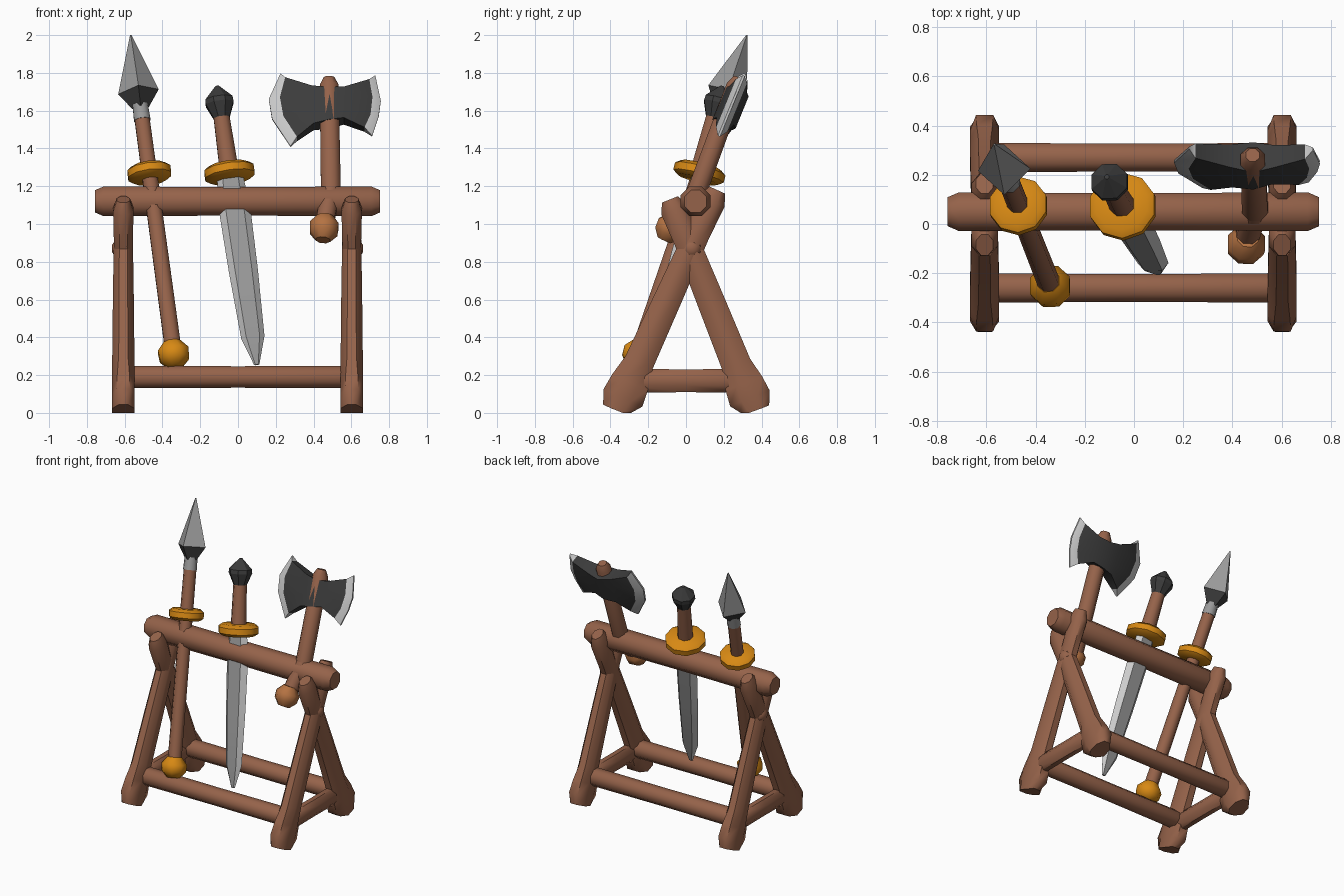
import bpy, bmesh, math
from mathutils import Vector as V

if "Cube" in bpy.data.objects:
    bpy.data.objects.remove(bpy.data.objects["Cube"])


def material(name, rgb):
    m = bpy.data.materials.new(name)
    m.diffuse_color = (*rgb, 1)
    m.use_nodes = True
    m.node_tree.nodes["Principled BSDF"].inputs["Base Color"].default_value = m.diffuse_color
    return m


WOOD = material("brown wood", (0.30, 0.123, 0.068))
KNOB = material("light wood", (0.46, 0.17, 0.055))
GOLD = material("orange gold", (0.68, 0.25, 0.007))
DARK = material("dark iron", (0.045, 0.045, 0.045))
STEEL = material("grey steel", (0.32, 0.32, 0.32))
EDGE = material("bright edge", (0.60, 0.60, 0.60))


def loft(name, rings, mats, pick=None, angle=35):
    """Skin rings of points; pick(segment, side) chooses the material."""
    bm = bmesh.new()
    vs = [[bm.verts.new(p) for p in r] for r in rings]
    n = len(rings[0])
    for s in range(len(rings) - 1):
        for i in range(n):
            j = (i + 1) % n
            f = bm.faces.new((vs[s][i], vs[s][j], vs[s + 1][j], vs[s + 1][i]))
            f.material_index = pick(s, i) if pick else 0
    bm.faces.new(vs[0][::-1])
    bm.faces.new(vs[-1])
    bmesh.ops.recalc_face_normals(bm, faces=bm.faces)
    for f in bm.faces:
        f.smooth = True
    me = bpy.data.meshes.new(name)
    bm.to_mesh(me)
    bm.free()
    me.set_sharp_from_angle(angle=math.radians(angle))
    for m in mats:
        me.materials.append(m)
    ob = bpy.data.objects.new(name, me)
    bpy.context.collection.objects.link(ob)
    return ob


def frame(p0, p1):
    d = (p1 - p0).normalized()
    ref = V((0, 1, 0)) if abs(d.x) > 0.9 else V((1, 0, 0))
    u = (ref - d * ref.dot(d)).normalized()
    return u, d.cross(u)


def lathe(name, p0, p1, profile, mat, sides=8, su=1, phase=0.5, angle=50):
    """Round part from p0 to p1; profile is (fraction along, radius)."""
    p0, p1 = V(p0), V(p1)
    u, v = frame(p0, p1)
    rings = []
    for t, r in profile:
        c = p0.lerp(p1, t)
        rings.append([c + u * math.cos(a) * r * su + v * math.sin(a) * r
                      for a in (2 * math.pi * (i + phase) / sides for i in range(sides))])
    return loft(name, rings, [mat], angle=angle)


def log(name, p0, p1, r, su=1):
    return lathe(name, p0, p1, [(0, r * .75), (.03, r), (.5, r * .96), (.97, r), (1, r * .75)], WOOD, su=su)


# Rack frame
log("top_beam", (-.757, .05, 1.12), (.752, .05, 1.12), .085)
log("front_rail", (-.63, -.26, .19), (.63, -.26, .19), .064)
log("back_rail", (-.63, .27, .19), (.63, .27, .19), .064)
LEG = [(0, .088), (.06, .122), (.13, .112), (.22, .086), (.5, .08), (.8, .072), (.95, .078), (1, .05)]
for side, x in (("left", -.607), ("right", .602)):
    for part, foot, top in (("front", -.365, .165), ("back", .365, -.085)):
        zt = 1.18 if part == "front" else 1.13
        leg = lathe(f"{side}_{part}_leg", (x, foot, .01), (x, top, zt), LEG, WOOD, su=.75)
        for vert in leg.data.vertices:
            vert.co.z = max(vert.co.z, 0.0)
            vert.co.x = x + max(-.059, min(.059, vert.co.x - x))
    log(f"{side}_side_rail", (x, -.33, .17), (x, .33, .17), .068, su=.7)
    s = 1 if x > 0 else -1
    lathe(f"{side}_peg", (x, .03, .87), (x + s * .06, .03, .87), [(0, .06), (.7, .05), (1, .02)], WOOD)

DISC = [(0, .8), (.25, 1), (.75, 1), (1, .8)]
BALL = [(0, .5), (.3, .95), (.65, 1), (1, .55)]


def scaled(profile, r):
    return [(t, k * r) for t, k in profile]


# Spear: positions follow its axis by height
def spear(z):
    t = (z - .31) / .965
    return V((-.34 - .13 * t, -.255 + .33 * t, z))


lathe("spear_shaft", spear(.3), spear(1.57), [(0, .047), (1, .043)], WOOD)
lathe("spear_butt", spear(.245), spear(.375), scaled(BALL, .088), GOLD)
lathe("spear_ring", spear(1.235), spear(1.305), scaled(DISC, .12), GOLD, 10)
lathe("spear_collar", spear(1.55), spear(1.64), [(0, .047), (1, .043)], STEEL)
lathe("spear_socket", spear(1.615), spear(1.70), [(0, .045), (1, .108)], DARK, 4, phase=0, angle=20)
lathe("spear_head", spear(1.70), spear(2.0), [(0, .108), (1, .004)], STEEL, 4, phase=0, angle=20)


# Sword
def sword(z):
    t = (1.27 - z) / 1.02
    return V((-.045 + .145 * t, .07 - .27 * t, z))


lathe("sword_grip", sword(1.27), sword(1.59), [(0, .054), (1, .045)], WOOD)
lathe("sword_guard", sword(1.235), sword(1.31), scaled(DISC, .138), GOLD, 10)
lathe("sword_pommel", sword(1.56), sword(1.73),
      [(0, .045), (.45, .08), (.6, .078), (1, .01)], DARK, 8, angle=25)
u, v = frame(sword(1.27), sword(.25))
blade = [(1.25, .07, .036), (1.05, .083, .036), (.75, .077, .034), (.40, .062, .03), (.255, .014, .008)]
SECTION = [(1, 0), (.58, 1), (-.58, 1), (-1, 0), (-.58, -1), (.58, -1)]
loft("sword_blade", [[sword(z) + u * a * w + v * b * t for a, b in SECTION] for z, w, t in blade],
     [EDGE, STEEL], lambda s, i: int(i in (1, 4)), angle=18)

# Axe handle and knob
lathe("axe_handle_top", (.492, .05, 1.15), (.482, .28, 1.775),
      [(0, .057), (.93, .054), (1, .03)], WOOD)
lathe("axe_handle_bottom", (.455, -.07, .98), (.492, .06, 1.18), [(0, .05), (1, .055)], WOOD)
lathe("axe_knob", (.45, -.115, .915), (.462, -.055, 1.04), scaled(BALL, .082), KNOB)

# Axe head: columns of (x, z) outline points with a half thickness
columns = [
    (.006, [(.225, 1.795), (.163, 1.66), (.18, 1.555), (.278, 1.41)]),
    (.032, [(.25, 1.765), (.222, 1.66), (.24, 1.56), (.312, 1.45)]),
    (.05, [(.39, 1.715), (.39, 1.66), (.39, 1.58), (.40, 1.515)]),
    (.066, [(.485, 1.70), (.485, 1.66), (.485, 1.58), (.485, 1.53)]),
    (.05, [(.565, 1.71), (.565, 1.66), (.565, 1.59), (.56, 1.545)]),
    (.032, [(.695, 1.755), (.712, 1.66), (.702, 1.57), (.67, 1.50)]),
    (.006, [(.727, 1.785), (.756, 1.65), (.745, 1.57), (.71, 1.465)]),
]
normal = V((0, -math.cos(.39), math.sin(.39)))
rings = []
for thick, pts in columns:
    mid = [V((x, .242 + .41 * (z - 1.63), z)) for x, z in pts]
    rings.append([p + normal * thick for p in mid] + [p - normal * thick for p in mid[::-1]])
loft("axe_head", rings, [EDGE, DARK], lambda s, i: int(0 < s < 5))
